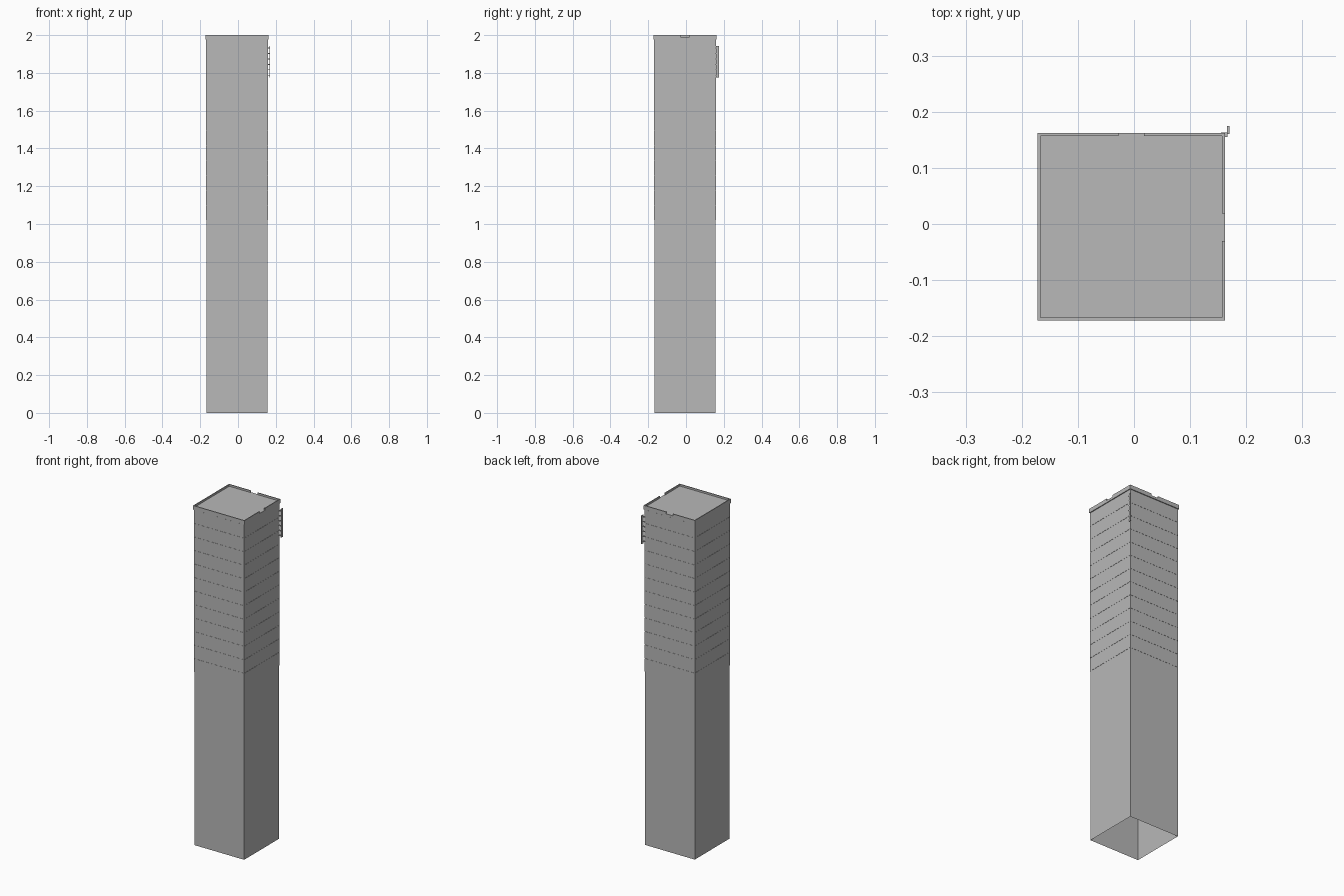
import bpy, bmesh

if "Cube" in bpy.data.objects:
    bpy.data.objects.remove(bpy.data.objects["Cube"])

grey = bpy.data.materials.new("concrete_grey")
grey.diffuse_color = (0.48, 0.48, 0.48, 1)
grey.use_nodes = True
grey.node_tree.nodes["Principled BSDF"].inputs["Base Color"].default_value = grey.diffuse_color

# Plan limits of the shaft and the roof edge (same in x and y)
LO, HI = -0.167, 0.157
ROOF_LO, ROOF_HI = -0.172, 0.162


def block(name, x, y, z, drop=()):
    """Box from (min, max) ranges; faces pointing along z signs in drop are removed."""
    bm = bmesh.new()
    bmesh.ops.create_cube(bm, size=1)
    for v in bm.verts:
        v.co = [r[0] if c < 0 else r[1] for c, r in zip(v.co, (x, y, z))]
    bm.normal_update()
    gone = [f for f in bm.faces if round(f.normal.z) in drop and abs(f.normal.z) > 0.5]
    bmesh.ops.delete(bm, geom=gone, context='FACES')
    mesh = bpy.data.meshes.new(name)
    bm.to_mesh(mesh)
    bm.free()
    mesh.materials.append(grey)
    obj = bpy.data.objects.new(name, mesh)
    bpy.context.collection.objects.link(obj)
    return obj


# Hollow shaft, open underneath
block("tower_shaft", (LO, HI), (LO, HI), (0, 1.98), drop=(-1, 1))

# Thin storey bands around the upper half, split by fine joints
STOREYS, BASE, TOP = 12, 1.02, 1.975
step = (TOP - BASE) / STOREYS
side = (LO - 0.0014, HI + 0.0014)
for i in range(STOREYS):
    z = BASE + i * step
    band = block(f"storey_band_{i + 1}", side, side, (z, z + step - 0.0012), drop=(-1, 1))
    shell = band.modifiers.new("thickness", 'SOLIDIFY')
    shell.thickness = 0.001
    shell.offset = -1
    shell.use_even_offset = True

# Overhanging roof slab
full = (ROOF_LO, ROOF_HI)
block("roof_slab", full, full, (1.976, 1.989))

# Parapet walls, with a gap in the back and the right side
T = 0.005
wall_z = (1.989, 2.0)
inner = (ROOF_LO + T, ROOF_HI - T)
near, far = (ROOF_LO, ROOF_LO + T), (ROOF_HI - T, ROOF_HI)
block("parapet_front", full, near, wall_z)
block("parapet_left", near, (inner[0], ROOF_HI), wall_z)
block("parapet_back_left", (inner[0], -0.028), far, wall_z)
block("parapet_back_right", (0.018, ROOF_HI), far, wall_z)
block("parapet_right_front", far, (inner[0], -0.03), wall_z)
block("parapet_right_back", far, (0.019, inner[1]), wall_z)

# Upright sign blade on the back right corner, held by small brackets
block("sign_blade", (0.166, 0.170), (0.160, 0.175), (1.775, 1.943))
for i in range(6):
    z = 1.785 + i * 0.029
    block(f"sign_bracket_{i + 1}", (0.155, 0.167), (0.155, 0.163), (z, z + 0.004))
